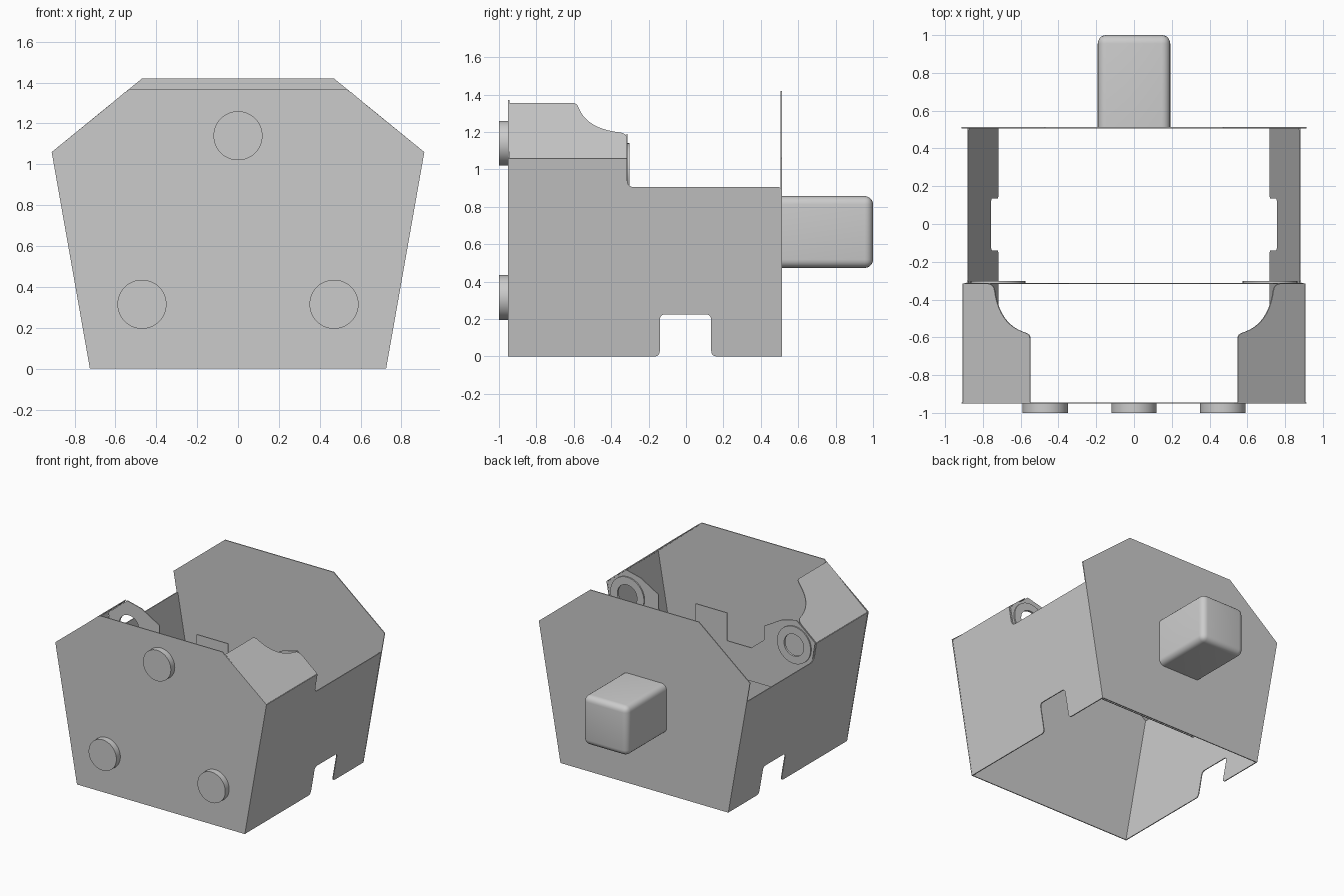
import bpy, bmesh
from math import cos, sin, pi
from mathutils import Matrix, Vector

if "Cube" in bpy.data.objects:
    bpy.data.objects.remove(bpy.data.objects["Cube"])


def rounded(pts):
    """Outline from (u, v) or (u, v, radius) corners."""
    out = []
    for i, p in enumerate(pts):
        c = Vector(p[:2])
        if len(p) < 3:
            out.append(c)
            continue
        a = c + (Vector(pts[i - 1][:2]) - c).normalized() * p[2]
        b = c + (Vector(pts[(i + 1) % len(pts)][:2]) - c).normalized() * p[2]
        for k in range(6):
            t = k / 5
            out.append(a * (1 - t) ** 2 + c * 2 * t * (1 - t) + b * t * t)
    return out


def circle(u, v, r, n=40):
    return [(u + r * cos(2 * pi * i / n), v + r * sin(2 * pi * i / n)) for i in range(n)]


def plate(name, loops, thick, u, v, n, origin):
    """Filled outline (inner loops become holes), extruded and mapped on axes u, v, n."""
    cu = bpy.data.curves.new(name, 'CURVE')
    cu.dimensions, cu.fill_mode, cu.extrude = '2D', 'BOTH', thick / 2
    for loop in loops:
        s = cu.splines.new('POLY')
        s.points.add(len(loop) - 1)
        for pt, c in zip(s.points, loop):
            pt.co = (c[0], c[1], 0, 1)
        s.use_cyclic_u = True
    tmp = bpy.data.objects.new(name + "_outline", cu)
    bpy.context.collection.objects.link(tmp)
    dg = bpy.context.evaluated_depsgraph_get()
    me = bpy.data.meshes.new_from_object(tmp.evaluated_get(dg))
    bpy.data.objects.remove(tmp)
    m = Matrix((u, v, n)).transposed().to_4x4()
    m.translation = origin
    me.transform(m)
    bm = bmesh.new()
    bm.from_mesh(me)
    bmesh.ops.remove_doubles(bm, verts=bm.verts, dist=1e-5)
    bmesh.ops.recalc_face_normals(bm, faces=bm.faces)
    for f in bm.faces:
        f.smooth = False
    bm.to_mesh(me)
    bm.free()
    ob = bpy.data.objects.new(name, me)
    bpy.context.collection.objects.link(ob)
    return ob


def upright(name, loops, thick, y):
    return plate(name, loops, thick, (1, 0, 0), (0, 0, 1), (0, -1, 0), (0, y, 0))


def symmetric(half):
    return half + [(-x, z) for x, z in reversed(half)]


T = 0.007

# End plates
upright("front_plate", [symmetric([(0.725, 0), (0.912, 1.06), (0.53, 1.37)])], T, -0.948)
upright("back_plate", [symmetric([(0.725, 0), (0.912, 1.06), (0.47, 1.42)])], T, 0.51)

# Inner bulkhead with two pierced ears and a centre tab
bulk = symmetric([(0.82, 0.61), (0.897, 1.055), (0.735, 1.19), (0.61, 1.16), (0.455, 1.07),
                  (0.455, 0.96), (0.345, 0.87), (0.135, 0.87), (0.135, 1.087)])
HX, HZ, HR = 0.72, 0.995, 0.085
upright("bulkhead", [bulk, circle(HX, HZ, HR), circle(-HX, HZ, HR)], T, -0.315)

# Side wall and folded top flap, drawn in side view (y, z)
wall = rounded([(-0.945, 0), (-0.14, 0, 0.03), (-0.14, 0.225, 0.03), (0.135, 0.225, 0.03),
                (0.135, 0, 0.03), (0.508, 0), (0.508, 0.905, 0.015), (-0.315, 0.905, 0.04),
                (-0.315, 1.055), (-0.945, 1.055)])
scoop = []
for i in range(11):
    t = i / 10
    scoop.append(Vector((-0.355, 1.195)) * (1 - t) ** 2 + Vector((-0.525, 1.215)) * 2 * t * (1 - t)
                 + Vector((-0.57, 1.318)) * t * t)
flap = rounded([(-0.945, 0), (-0.315, 0), (-0.315, 0.135, 0.035)]
               + [(p.x, p.y - 1.055) for p in scoop]
               + [(-0.585, 0.297, 0.02), (-0.945, 0.297)])
for side, s in (("right", 1), ("left", -1)):
    plate(side + "_wall", [wall], T, (0, 1, 0), (s * 0.174, 0, 1), (1, 0, 0), (s * 0.721, 0, 0))
    plate(side + "_flap", [flap], T, (0, 1, 0), (-s * 1.19, 0, 1), (0.64, 0, s * 0.77),
          (s * 0.903, 0, 1.055))
    # Washer round the ear hole
    upright(side + "_washer", [circle(s * HX, HZ, 0.145), circle(s * HX, HZ, HR)], 0.01, -0.307)

# Round pegs on the front
for name, x, z in (("top_peg", 0, 1.14), ("right_peg", 0.47, 0.315), ("left_peg", -0.47, 0.315)):
    upright(name, [circle(x, z, 0.12, 48)], 0.05, -0.975)

# Rounded block on the back
bm = bmesh.new()
bmesh.ops.create_cube(bm, size=1, matrix=Matrix.Translation((0, 0.756, 0.665))
                      @ Matrix.Diagonal((0.384, 0.488, 0.384, 1)))
edges = [e for e in bm.edges if max(v.co.y for v in e.verts) > 0.9]
bmesh.ops.bevel(bm, geom=edges, offset=0.045, segments=5, profile=0.5, affect='EDGES')
me = bpy.data.meshes.new("rear_block")
bm.to_mesh(me)
bm.free()
block = bpy.data.objects.new("rear_block", me)
bpy.context.collection.objects.link(block)

# Smooth the curved parts
for ob in bpy.context.collection.objects:
    ob.select_set(ob.name.endswith(("peg", "block", "washer")))
bpy.context.view_layer.objects.active = block
bpy.ops.object.shade_smooth_by_angle(angle=0.6)
